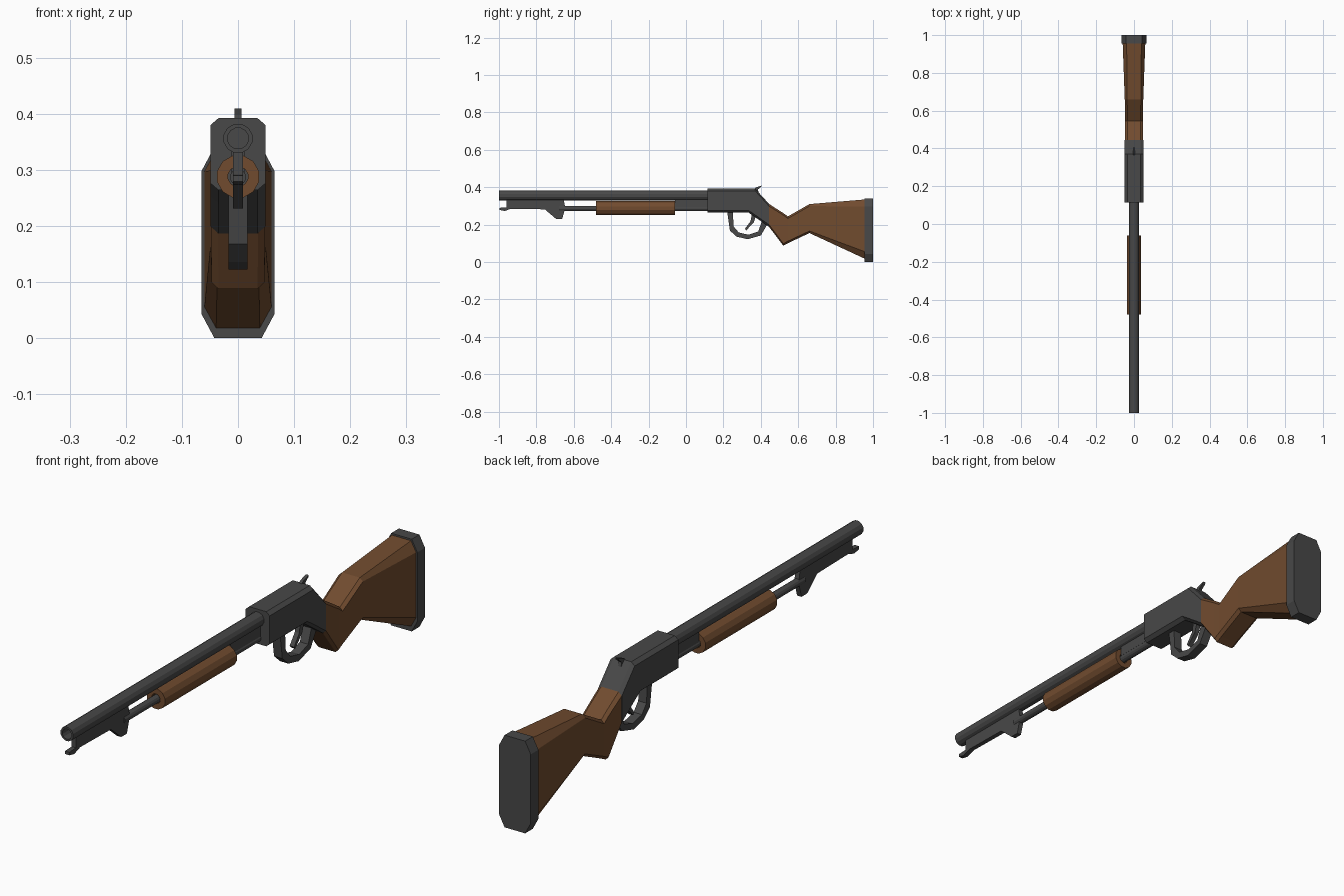
import bpy, bmesh, math

if "Cube" in bpy.data.objects:
    bpy.data.objects.remove(bpy.data.objects["Cube"])


def material(name, rgb):
    m = bpy.data.materials.new(name)
    m.diffuse_color = (*rgb, 1)
    m.use_nodes = True
    m.node_tree.nodes["Principled BSDF"].inputs["Base Color"].default_value = m.diffuse_color
    return m


STEEL = material("dark steel", (0.065, 0.065, 0.065))
WOOD = material("brown wood", (0.165, 0.071, 0.028))


def finish(name, bm, mat):
    bmesh.ops.recalc_face_normals(bm, faces=bm.faces)
    me = bpy.data.meshes.new(name)
    bm.to_mesh(me)
    bm.free()
    me.materials.append(mat)
    ob = bpy.data.objects.new(name, me)
    bpy.context.collection.objects.link(ob)
    return ob


def skin(name, rings, mat, closed=False):
    """Bridge equal-sized rings; cap the ends, or join last to first."""
    bm = bmesh.new()
    vs = [[bm.verts.new(p) for p in r] for r in rings]
    n = len(vs[0])
    pairs = list(zip(vs, vs[1:]))
    if closed:
        pairs.append((vs[-1], vs[0]))
    for a, b in pairs:
        for i in range(n):
            j = (i + 1) % n
            bm.faces.new((a[i], a[j], b[j], b[i]))
    if not closed:
        bm.faces.new(vs[0])
        bm.faces.new(vs[-1])
    return finish(name, bm, mat)


def lathe(name, steps, z, mat, sides=12, closed=False):
    """Faceted turned part along y from (y, radius) steps."""
    angs = [(i + 0.5) * math.tau / sides for i in range(sides)]
    rings = [[(r * math.cos(a), y, z + r * math.sin(a)) for a in angs] for y, r in steps]
    return skin(name, rings, mat, closed)


def octagon(y, bot, top, w, cx, cz):
    half = [(w - cx, bot), (w, bot + cz), (w, top - cz), (w - cx, top)]
    return [(x, y, z) for x, z in half] + [(-x, y, z) for x, z in reversed(half)]


def plate(name, profile, half, mat):
    """Side profile in (y, z), extruded across x."""
    return skin(name, [[(x, y, z) for y, z in profile] for x in (-half, half)], mat)


def strip(name, outer, inner, half, mat):
    """Band between two matching polylines, extruded across x."""
    rings = [[(-half, *o), (half, *o), (half, *i), (-half, *i)] for o, i in zip(outer, inner)]
    return skin(name, rings, mat)


# Barrel with blind bore, magazine tube and hollow sliding fore-end
lathe("barrel", [(-0.75, 0.019), (-1, 0.019), (-1, 0.0265), (0.13, 0.0265)], 0.356, STEEL)
lathe("magazine_tube", [(-0.68, 0.0145), (0.13, 0.0145)], 0.287, STEEL)
lathe("fore_end", [(-0.48, 0.0385), (-0.06, 0.0385), (-0.06, 0.018), (-0.48, 0.018)],
      0.288, WOOD, closed=True)
plate("barrel_rib", [(-0.06, 0.295), (0.13, 0.295), (0.13, 0.336), (-0.06, 0.336)], 0.012, STEEL)

# Lug under the muzzle
plate("muzzle_lug", [(-0.96, 0.337), (-0.96, 0.292), (-0.998, 0.290), (-0.998, 0.279),
                     (-0.97, 0.273), (-0.935, 0.285), (-0.755, 0.282), (-0.695, 0.231),
                     (-0.662, 0.231), (-0.645, 0.290), (-0.655, 0.337)], 0.009, STEEL)

# Receiver
skin("receiver", [octagon(y, b, t, 0.049, 0.014, 0.012) for y, b, t in
                  [(0.115, 0.264, 0.392), (0.335, 0.264, 0.392),
                   (0.37, 0.24, 0.392), (0.445, 0.187, 0.31)]], STEEL)

# Stock and butt plate
skin("stock", [octagon(*s) for s in [
    (0.445, 0.187, 0.31, 0.0485, 0.013, 0.012),
    (0.52, 0.088, 0.262, 0.047, 0.012, 0.011),
    (0.545, 0.101, 0.244, 0.047, 0.012, 0.011),
    (0.66, 0.155, 0.31, 0.049, 0.013, 0.011),
    (0.96, 0.016, 0.335, 0.06, 0.021, 0.038)]], WOOD)
skin("butt_plate", [octagon(y, 0, 0.341, 0.065, 0.023, 0.043) for y in (0.955, 1.0)], STEEL)

# Trigger guard, trigger and hammer
strip("trigger_guard",
      [(0.22, 0.27), (0.235, 0.168), (0.27, 0.136), (0.33, 0.122), (0.40, 0.142), (0.437, 0.205)],
      [(0.25, 0.27), (0.255, 0.19), (0.282, 0.158), (0.335, 0.146), (0.386, 0.163), (0.408, 0.225)],
      0.017, STEEL)
strip("trigger", [(0.355, 0.27), (0.345, 0.218), (0.315, 0.178)],
      [(0.378, 0.26), (0.362, 0.212), (0.322, 0.169)], 0.009, STEEL)
plate("hammer", [(0.355, 0.385), (0.372, 0.398), (0.405, 0.409), (0.402, 0.402),
                 (0.384, 0.388), (0.39, 0.365), (0.37, 0.365)], 0.006, STEEL)
